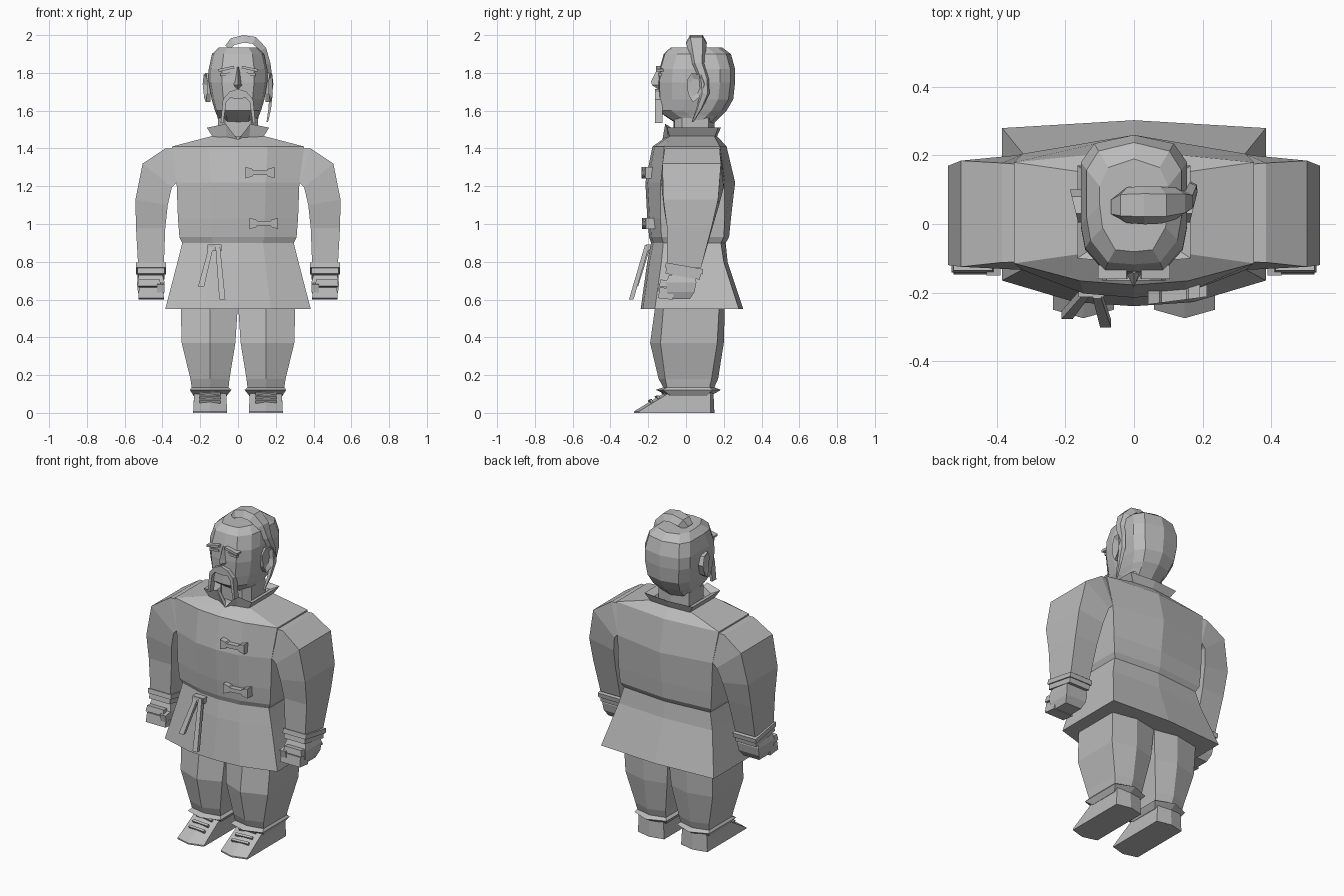
import bpy, bmesh, math
from mathutils import Vector, Matrix

if "Cube" in bpy.data.objects:
    bpy.data.objects.remove(bpy.data.objects["Cube"], do_unlink=True)

grey = bpy.data.materials.new("plain_grey")
grey.use_nodes = True
GREY = (0.5, 0.5, 0.5, 1)
grey.diffuse_color = GREY
grey.node_tree.nodes["Principled BSDF"].inputs["Base Color"].default_value = GREY


def loft(name, rings, caps=True, loop=False):
    """Skin a list of equal-length point rings."""
    bm = bmesh.new()
    vr = [[bm.verts.new(p) for p in r] for r in rings]
    n = len(rings[0])
    pairs = list(zip(vr, vr[1:]))
    if loop:
        pairs.append((vr[-1], vr[0]))
    for a, b in pairs:
        for i in range(n):
            j = (i + 1) % n
            bm.faces.new((a[i], a[j], b[j], b[i]))
    if caps and not loop:
        bm.faces.new(vr[0][::-1])
        bm.faces.new(vr[-1])
    bmesh.ops.recalc_face_normals(bm, faces=bm.faces)
    me = bpy.data.meshes.new(name)
    bm.to_mesh(me)
    bm.free()
    me.materials.append(grey)
    ob = bpy.data.objects.new(name, me)
    bpy.context.collection.objects.link(ob)
    return ob


def sym(half):
    """Complete a half outline (x >= 0, first and last on x = 0) by mirroring."""
    return half + [(-p[0],) + tuple(p[1:]) for p in half[-2:0:-1]]


def box(name, c, s, rx=0, ry=0, rz=0, taper=1.0):
    """Box of size s around c, top scaled by taper, rotated in degrees."""
    m = (Matrix.Translation(c) @ Matrix.Rotation(math.radians(rz), 4, 'Z')
         @ Matrix.Rotation(math.radians(ry), 4, 'Y') @ Matrix.Rotation(math.radians(rx), 4, 'X'))
    quad = [(-.5, -.5), (.5, -.5), (.5, .5), (-.5, .5)]
    return loft(name, [[m @ Vector((x * s[0] * t, y * s[1] * t, z * s[2])) for x, y in quad]
                       for z, t in ((-.5, 1), (.5, taper))])


# Jacket: z, half width, front corner, front middle, back corner, back centre
jacket = [(.55, .385, -.165, -.24, .28, .303), (.80, .32, -.13, -.205, .20, .22),
          (.90, .295, -.12, -.185, .185, .21), (.93, .31, -.13, -.195, .20, .228),
          (1.03, .318, -.135, -.205, .205, .238), (1.22, .325, -.135, -.215, .205, .26),
          (1.41, .35, -.115, -.178, .18, .215), (1.465, .14, -.085, -.10, .15, .165)]
loft("jacket", [[(x, y, z) for x, y in sym([(0, fm), (w * .45, fm + .012), (w, fc), (w, bc), (0, bb)])]
                for z, w, fc, fm, bc, bb in jacket])

# Collar with a notched front, and neck
low = sym([(0, -.105, 1.42), (.06, -.095, 1.455), (.13, -.085, 1.455), (.13, .15, 1.455), (0, .16, 1.455)])
top = sym([(0, -.125, 1.445), (.065, -.11, 1.53), (.165, -.10, 1.51), (.165, .17, 1.51), (0, .185, 1.51)])
inn = sym([(0, -.10, 1.445), (.06, -.085, 1.515), (.12, -.07, 1.49), (.12, .14, 1.49), (0, .15, 1.49)])
base = sym([(0, -.08, 1.42), (.05, -.07, 1.455), (.10, -.06, 1.455), (.10, .13, 1.455), (0, .14, 1.455)])
loft("collar", [low, top, inn, base], loop=True)
loft("neck", [[(x, y, z) for x, y in sym([(0, -.065), (.07, -.06), (.105, -.02), (.105, .12), (0, .15)])]
              for z in (1.44, 1.56)])

# Head: z, half width, front, back
head = [(1.535, .10, -.05, .15), (1.575, .112, -.11, .19), (1.60, .122, -.142, .215),
        (1.66, .14, -.138, .25), (1.75, .155, -.14, .26), (1.82, .155, -.135, .26),
        (1.90, .138, -.112, .238), (1.935, .10, -.075, .19)]
loft("head", [[(x, y, z) for x, y in sym([(0, f - .006), (w * .55, f), (w * .92, f + .065), (w, f + .13),
                                          (w, b - .08), (w * .75, b - .025), (0, b)])]
              for z, w, f, b in head])

# Nose
loft("nose", [[(x, y, z) for x, y in ((-w, -.12), (0, f), (w, -.12))]
              for z, w, f in ((1.715, .022, -.15), (1.735, .036, -.18), (1.755, .025, -.185), (1.83, .014, -.148))])

# Drooping moustache
stache = sym([(0, 1.715), (.045, 1.70), (.08, 1.66), (.092, 1.535), (.078, 1.535),
              (.062, 1.645), (.042, 1.668), (0, 1.662)])
loft("moustache", [[(x, y, z) for x, z in stache] for y in (-.165, -.125)])

for s, side in ((1, "left"), (-1, "right")):
    # Brow and eye
    box(side + "_brow", (s * .062, -.140, 1.822), (.085, .04, .014), ry=s * 12)
    box(side + "_eye", (s * .062, -.137, 1.793), (.062, .02, .014), ry=s * 4)

    # Ear, flaring out toward the back
    ear = [(.01, 1.69), (.005, 1.76), (.03, 1.80), (.08, 1.79), (.10, 1.74), (.07, 1.67), (.035, 1.645)]
    inner = [(s * .145, y, z) for y, z in ear]
    rim = [(s * (.162 + y * .25), y, z) for y, z in ear]
    bowl = [(s * .163, .05 + (y - .05) * .6, 1.725 + (z - 1.725) * .6) for y, z in ear]
    loft(side + "_ear", [inner, rim, bowl])

    # Sleeve: outer x, z, front, back, then inner x, z, front, back
    sleeve = [(.28, 1.40, -.11, .17, .28, 1.20, -.13, .19), (.385, 1.40, -.112, .178, .325, 1.22, -.134, .204),
              (.505, 1.32, -.125, .185, .35, 1.195, -.13, .20), (.543, 1.13, -.12, .17, .372, 1.10, -.12, .175),
              (.540, .98, -.10, .135, .385, .98, -.10, .14), (.528, .77, -.10, .08, .393, .77, -.10, .08)]
    loft(side + "_sleeve", [[(s * a, f, z), (s * a, b, z), (s * c, d, w), (s * c, e, w)]
                            for a, z, f, b, c, w, e, d in sleeve])
    box(side + "_cuff", (s * .461, -.01, .765), (.157, .20, .028), rx=-10)
    box(side + "_cuff_band", (s * .461, -.015, .738), (.142, .185, .034), rx=-10)

    # Fist: palm, curled fingers and thumb
    palm = [(.73, -.09, .045, .40, .525), (.69, -.105, .055, .388, .535),
            (.64, -.10, .045, .39, .53), (.602, -.09, .02, .405, .515)]
    loft(side + "_palm", [[(s * a, f, z), (s * b, f, z), (s * b, k, z), (s * a, k, z)]
                          for z, f, k, a, b in palm])
    box(side + "_fingers", (s * .46, -.105, .632), (.135, .08, .058), rx=-6, taper=.95)
    box(side + "_knuckles", (s * .47, -.108, .685), (.125, .065, .036), rx=-6, taper=.9)
    box(side + "_thumb", (s * .41, -.11, .665), (.04, .075, .045), rx=10)

    # Trouser leg: z, inner x, outer x, front centre, front corner, back corner, back centre
    leg = [(.60, .002, .305, -.155, -.11, .165, .20), (.55, .002, .303, -.165, -.12, .175, .205),
           (.37, .014, .298, -.19, -.135, .165, .20), (.18, .045, .252, -.145, -.11, .135, .17),
           (.135, .05, .245, -.12, -.10, .125, .15), (.122, .035, .255, -.16, -.125, .14, .185),
           (.09, .06, .235, -.09, -.08, .11, .13)]
    loft(side + "_trouser_leg", [[(s * i, fc, z), (s * .148, ff, z), (s * o, fc, z), (s * o, bc, z),
                                  (s * .148, bb, z), (s * i, bc, z)] for z, i, o, ff, fc, bc, bb in leg])

    # Wedge shoe with laces
    sole = [(.058, .13), (.058, -.25), (.148, -.275), (.237, -.25), (.237, .13), (.148, .15)]
    upper = [(.065, .13, .115), (.062, -.09, .105), (.148, -.10, .115), (.232, -.09, .105),
             (.232, .13, .115), (.148, .145, .115)]
    loft(side + "_shoe", [[(s * x, y, 0) for x, y in sole], [(s * x, y, .008) for x, y in sole],
                          [(s * x, y, z) for x, y, z in upper]])
    for k in range(3):
        box(side + "_lace", (s * .148, -.115 - .036 * k, .103 - .021 * k), (.11, .014, .018), rx=30, rz=s * 5)

# Toggle fastenings on the chest: bow ends around a narrow knot
for n, (x, z, y) in enumerate(((.117, 1.272, -.205), (.137, 1.003, -.202))):
    bow = [(-.076, .030), (-.042, .020), (-.036, .012), (.036, .012), (.042, .020), (.076, .030)]
    loft("toggle_%d" % n, [[(x + dx, y + .13 * dx + dy, z + sz * h) for dy, sz in
                            ((-.02, -1), (-.02, 1), (.03, 1), (.03, -1))] for dx, h in bow])

# Sash knot and hanging tails
box("sash_knot", (-.125, -.195, .875), (.075, .035, .035))
for n, (a, b) in enumerate((((-.142, -.20, .88), (-.195, -.265, .67)), ((-.108, -.205, .89), (-.083, -.29, .60)))):
    loft("sash_tail_%d" % n, [[(p[0] + dx * w, p[1] + dy, p[2]) for dx, dy in
                               ((-1, -.012), (1, -.012), (1, .012), (-1, .012))] for p, w in ((a, .012), (b, .016))])

# Topknot sweeping over into a side lock: x, y, z, half width, half thickness
lock = [(-.055, .05, 1.935, .035, .015), (-.03, .055, 1.965, .052, .02), (.03, .055, 1.98, .056, .02),
        (.085, .055, 1.972, .054, .02), (.135, .06, 1.925, .046, .016), (.160, .065, 1.85, .032, .012),
        (.172, .095, 1.77, .026, .010), (.175, .10, 1.69, .024, .009), (.168, .07, 1.61, .016, .007),
        (.155, .035, 1.54, .005, .004)]
rings = []
for i, (x, y, z, w, t) in enumerate(lock):
    p, q = lock[max(i - 1, 0)], lock[min(i + 1, len(lock) - 1)]
    nrm = Vector((-(q[2] - p[2]), 0, q[0] - p[0])).normalized() * t
    c = Vector((x, y, z))
    rings.append([c + nrm * b + Vector((0, w * a, 0)) for a, b in ((-1, -1), (-.6, 1), (.6, 1), (1, -1))])
loft("topknot_lock", rings)
